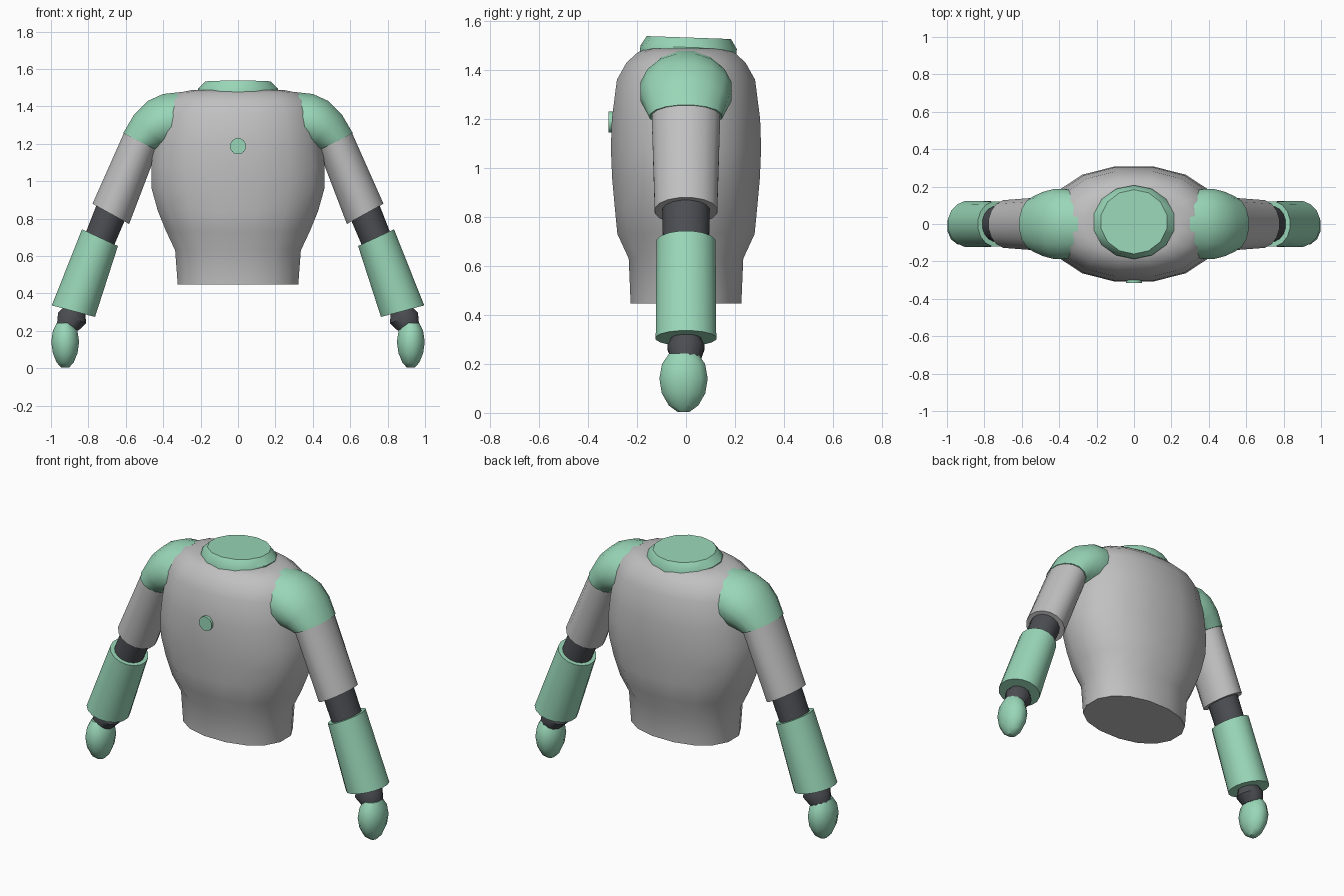
import bpy
import bmesh
from math import sin, cos, pi, radians, copysign

cube = bpy.data.objects.get("Cube")
if cube:
    bpy.data.objects.remove(cube)


def make_material(name, rgb):
    mat = bpy.data.materials.new(name)
    mat.use_nodes = True
    mat.diffuse_color = (*rgb, 1)
    mat.node_tree.nodes["Principled BSDF"].inputs["Base Color"].default_value = (*rgb, 1)
    return mat


GREY = make_material("light grey", (0.53, 0.53, 0.53))
GREEN = make_material("mint green", (0.32, 0.68, 0.48))
DARK = make_material("dark joint grey", (0.07, 0.075, 0.085))


def power(v, e):
    return copysign(abs(v) ** e, v)


def loft(name, mat, rings, sides=16, squareness=2.0, y=0.0, side=1):
    """Skin capped rings of (x, z, tilt in degrees, in-plane radius, depth radius)."""
    bm = bmesh.new()
    loops = []
    for x, z, tilt, r, depth in rings:
        a = radians(tilt)
        loop = []
        for i in range(sides):
            t = 2 * pi * (i + 0.5) / sides
            u = r * power(cos(t), 2 / squareness)
            v = depth * power(sin(t), 2 / squareness)
            loop.append(bm.verts.new((side * (x + u * cos(a)), y + v, z + u * sin(a))))
        loops.append(loop)
    for low, high in zip(loops, loops[1:]):
        for i in range(sides):
            j = (i + 1) % sides
            bm.faces.new((low[i], low[j], high[j], high[i]))
    bm.faces.new(loops[0])
    bm.faces.new(loops[-1])
    bmesh.ops.recalc_face_normals(bm, faces=bm.faces[:])
    mesh = bpy.data.meshes.new(name)
    bm.to_mesh(mesh)
    bm.free()
    mesh.materials.append(mat)
    obj = bpy.data.objects.new(name, mesh)
    bpy.context.collection.objects.link(obj)
    bpy.ops.object.select_all(action='DESELECT')
    obj.select_set(True)
    bpy.context.view_layer.objects.active = obj
    bpy.ops.object.shade_smooth_by_angle(angle=radians(42))
    return obj


# Torso: narrow waist, full chest, rounded shoulders line
profile = [(0.447, 0.328, 0.23), (0.63, 0.342, 0.238), (0.73, 0.39, 0.285),
           (0.84, 0.436, 0.296), (0.96, 0.47, 0.307), (1.08, 0.472, 0.312),
           (1.2, 0.458, 0.308), (1.36, 0.43, 0.287), (1.43, 0.39, 0.247),
           (1.472, 0.33, 0.2), (1.487, 0.25, 0.16)]
loft("torso", GREY, [(0, z, 0, rx, ry) for z, rx, ry in profile], squareness=2.2)

# Neck collar, leaning slightly back
collar = loft("neck_collar", GREEN,
              [(0, -0.03, 0, 0.22, 0.197), (0, 0.012, 0, 0.22, 0.197),
               (0, 0.052, 0, 0.18, 0.172)], sides=14)
collar.location = (0, 0.01, 1.48)
collar.rotation_euler.x = radians(-2)

# Round chest button
button = loft("chest_button", GREEN,
              [(0, 0, 0, 0.043, 0.043), (0, 0.02, 0, 0.043, 0.043)], sides=20)
button.location = (0, -0.296, 1.187)
button.rotation_euler.x = radians(90)

# Arms
for side, label in ((1, "left"), (-1, "right")):
    def part(name, mat, rings, **options):
        loft(label + "_" + name, mat, rings, side=side, **options)

    part("shoulder", GREEN,
         [(0.3, 1.325, 90, 0.155, 0.18), (0.37, 1.32, 78, 0.152, 0.19),
          (0.42, 1.3, 65, 0.146, 0.19), (0.47, 1.265, 48, 0.128, 0.175),
          (0.522, 1.21, 27, 0.105, 0.15)])
    part("upper_arm", GREY,
         [(0.515, 1.225, 27, 0.102, 0.143), (0.68, 0.825, 29, 0.114, 0.13)])
    part("elbow", DARK,
         [(0.665, 0.87, 27, 0.088, 0.098), (0.755, 0.65, 24, 0.084, 0.096)])
    part("forearm", GREEN,
         [(0.738, 0.698, 25, 0.108, 0.123), (0.88, 0.305, 15, 0.122, 0.126)])
    part("wrist", DARK,
         [(0.865, 0.335, 20, 0.05, 0.045), (0.887, 0.268, 20, 0.083, 0.079),
          (0.912, 0.21, 10, 0.06, 0.06)], sides=12)
    part("hand", GREEN,
         [(0.925, 0.243, 0, 0.045, 0.06), (0.924, 0.2, 0, 0.068, 0.091),
          (0.924, 0.14, 0, 0.077, 0.102), (0.924, 0.08, 0, 0.068, 0.092),
          (0.924, 0.03, 0, 0.047, 0.062), (0.924, 0.004, 0, 0.022, 0.025)],
         sides=12, y=-0.01)
